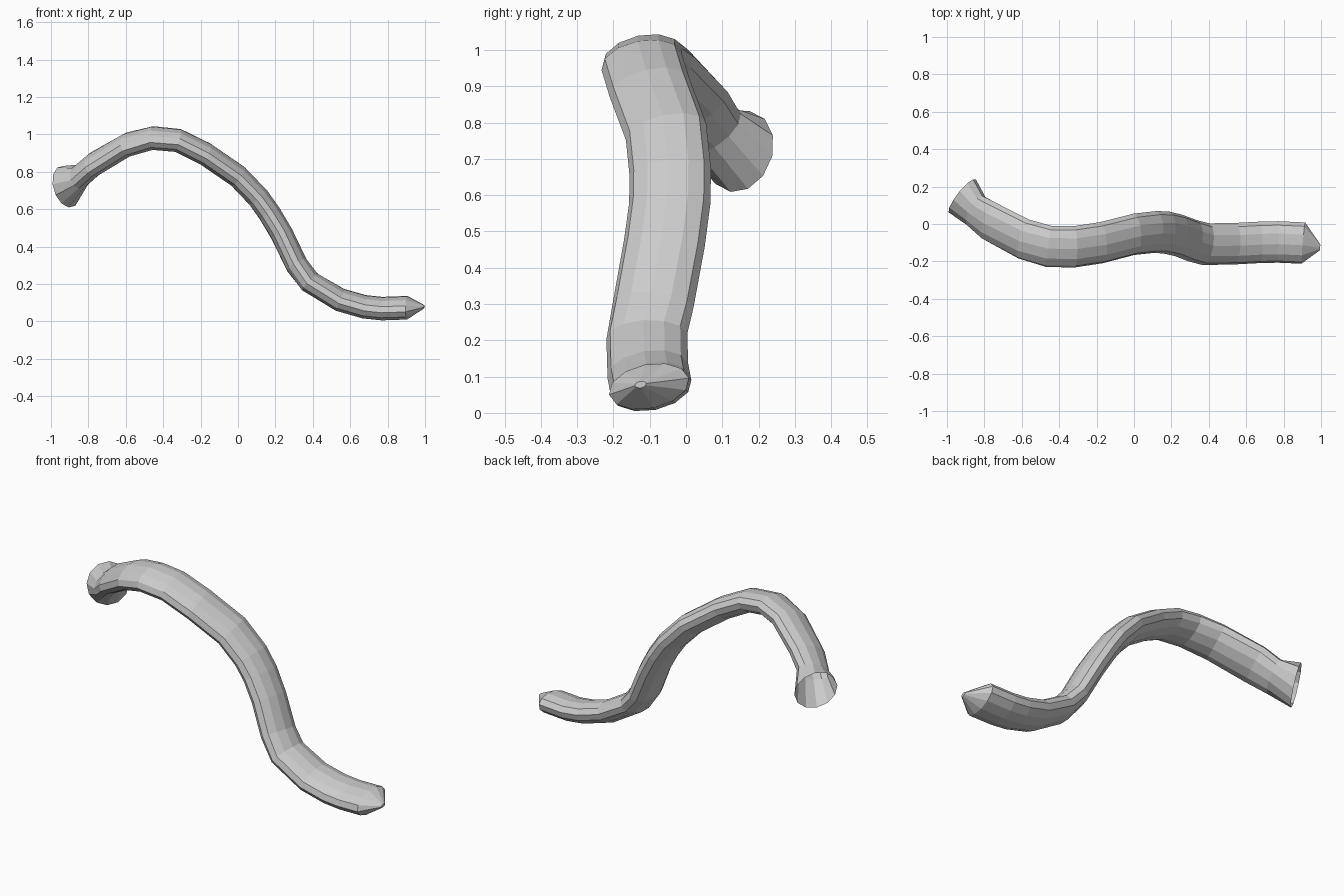
import bpy, bmesh, math
from mathutils import Vector

if "Cube" in bpy.data.objects:
    bpy.data.objects.remove(bpy.data.objects["Cube"])

SIDES = 12
# centre line from the flared open end to the pointed end
path = [Vector(p) for p in (
    (-0.918, 0.15, 0.72), (-0.845, 0.07, 0.775), (-0.77, 0.015, 0.84),
    (-0.59, -0.08, 0.945), (-0.455, -0.12, 0.98), (-0.32, -0.122, 0.967),
    (-0.175, -0.10, 0.895), (0.0, -0.055, 0.775), (0.11, -0.043, 0.66),
    (0.17, -0.045, 0.575), (0.235, -0.06, 0.465), (0.315, -0.09, 0.30),
    (0.385, -0.108, 0.21), (0.545, -0.105, 0.115), (0.675, -0.098, 0.078),
    (0.77, -0.096, 0.068), (0.905, -0.102, 0.073))]


def ring(bm, centre, tangent, wide, thick):
    # elliptical section, slightly rolled, square to the path
    t = tangent.normalized()
    w = Vector((0, 1, 0.2))
    w = (w - t * w.dot(t)).normalized()
    n = t.cross(w)
    return [bm.verts.new(centre + w * wide * math.cos(a) + n * thick * math.sin(a))
            for a in (2 * math.pi * i / SIDES for i in range(SIDES))]


bm = bmesh.new()
rings = []
for i, p in enumerate(path):
    a, b = path[max(i - 1, 0)], path[min(i + 1, len(path) - 1)]
    tangent = (p - a).normalized() + (b - p).normalized()
    wide, thick = 0.113, 0.061
    if i == 0:      # round flared mouth
        tangent, wide, thick = Vector((0.72, -0.57, 0.22)), 0.115, 0.115
    elif i == 1:    # neck behind the mouth
        wide, thick = 0.10, 0.062
    elif i == len(path) - 1:
        tangent = Vector((1, -0.1, 0.05))
    rings.append(ring(bm, p, tangent, wide, thick))

# small blunt ring at the tip
rings.append(ring(bm, Vector((0.995, -0.125, 0.078)), Vector((1, -0.1, 0)), 0.016, 0.009))

for r0, r1 in zip(rings, rings[1:]):
    for i in range(SIDES):
        j = (i + 1) % SIDES
        bm.faces.new((r0[i], r0[j], r1[j], r1[i]))
bm.faces.new(rings[-1])
bmesh.ops.recalc_face_normals(bm, faces=bm.faces)

mesh = bpy.data.meshes.new("curved_tube")
bm.to_mesh(mesh)
bm.free()
bpy.context.collection.objects.link(bpy.data.objects.new("curved_tube", mesh))
